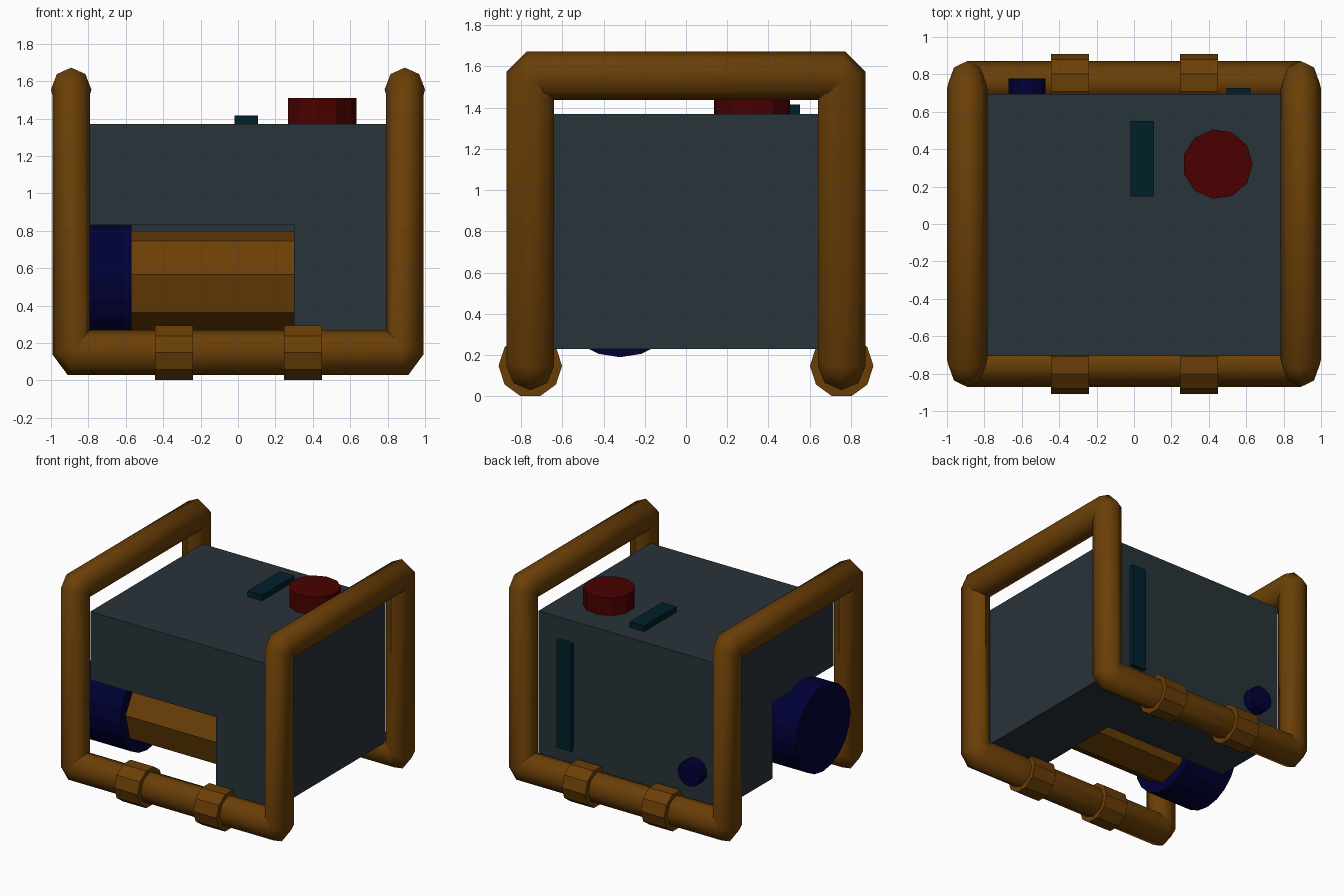
import bpy
import bmesh
import math
from mathutils import Matrix, Vector

old = bpy.data.objects.get("Cube")
if old:
    bpy.data.objects.remove(old, do_unlink=True)


def material(name, rgb):
    mat = bpy.data.materials.new(name)
    mat.use_nodes = True
    color = (*rgb, 1)
    mat.diffuse_color = color
    mat.node_tree.nodes["Principled BSDF"].inputs["Base Color"].default_value = color
    return mat


slate = material("slate grey", (0.022, 0.033, 0.042))
amber = material("amber brown", (0.144, 0.049, 0.002))
navy = material("navy blue", (0.0, 0.0, 0.037))
red = material("dark red", (0.068, 0.0, 0.0))
teal = material("deep teal", (0.0, 0.014, 0.023))


def finish(name, bm, mat):
    bmesh.ops.recalc_face_normals(bm, faces=bm.faces[:])
    mesh = bpy.data.meshes.new(name)
    bm.to_mesh(mesh)
    bm.free()
    mesh.materials.append(mat)
    obj = bpy.data.objects.new(name, mesh)
    bpy.context.collection.objects.link(obj)
    return obj


def box(name, low, high, mat):
    low, high = Vector(low), Vector(high)
    bm = bmesh.new()
    bmesh.ops.create_cube(bm, size=1)
    bmesh.ops.scale(bm, vec=high - low, verts=bm.verts[:])
    bmesh.ops.translate(bm, vec=(low + high) / 2, verts=bm.verts[:])
    return finish(name, bm, mat)


def cylinder(name, start, end, radius, sides, mat, turn=0):
    """Prism from start to end, spun by turn degrees about its axis."""
    start, end = Vector(start), Vector(end)
    axis = end - start
    bm = bmesh.new()
    bmesh.ops.create_cone(bm, cap_ends=True, segments=sides, radius1=radius,
                          radius2=radius, depth=axis.length)
    tilt = Vector((0, 0, 1)).rotation_difference(axis).to_matrix().to_4x4()
    spin = Matrix.Rotation(math.radians(turn), 4, 'Z')
    bm.transform(Matrix.Translation((start + end) / 2) @ tilt @ spin)
    return finish(name, bm, mat)


# Body with the lower front corner cut out for the tank
body = box("body", (-0.797, -0.705, 0.23), (0.803, 0.695, 1.37), slate)
cutter = box("tank_recess_cutter", (-1, -1, 0), (0.3, 0.06, 0.83), slate)
cutter.hide_render = True
cut = body.modifiers.new("tank_recess", 'BOOLEAN')
cut.operation = 'DIFFERENCE'
cut.solver = 'EXACT'
cut.object = cutter
bpy.context.view_layer.objects.active = body
bpy.ops.object.modifier_apply(modifier=cut.name)
bpy.data.objects.remove(cutter, do_unlink=True)

# Tank and its wide end cap
TANK_Y, TANK_Z = -0.32, 0.53
cylinder("tank", (-0.6, TANK_Y, TANK_Z), (0.31, TANK_Y, TANK_Z), 0.272, 8, amber, -7.4)
cylinder("tank_cap", (-0.975, TANK_Y, TANK_Z), (-0.57, TANK_Y, TANK_Z), 0.34, 20, navy)

# Tubular guard frame: one closed loop of eight-sided tube with cut corners
REACH = Vector((0.892, 0.755, 0.7025))
MID_Z = 0.8525
HALF = [Vector((0, 0.116, 0.12)),     # bars along x
        Vector((0.108, 0, 0.117)),    # rails along y
        Vector((0.1, 0.116, 0))]      # posts along z
CORNER_CUT = 0.03
SLANT = math.tan(math.pi / 8)
frame = bmesh.new()


def ring(sign, axis, toward):
    """Mitred tube end, on the bar along axis, where it turns to another axis."""
    one, two = [i for i in range(3) if i != axis]
    points = []
    for k in range(8):
        unit = Vector((0, 0, 0))
        unit[one] = math.cos(k * math.pi / 4)
        unit[two] = math.sin(k * math.pi / 4)
        co = sign * REACH + unit * HALF[axis]
        outward = unit[toward] * sign[toward] * HALF[axis][toward]
        co[axis] += sign[axis] * (outward * SLANT - CORNER_CUT)
        co.z += MID_Z
        points.append((unit, frame.verts.new(co)))
    return points


def skin(first, second):
    for k in range(8):
        j = (k + 1) % 8
        frame.faces.new((first[k], first[j], second[j], second[k]))


def turn_corner(sign, a, b):
    """Join the ends of the bars along a and b; return both rings."""
    c = 3 - a - b
    ring_a, ring_b = ring(sign, a, b), ring(sign, b, a)
    partner = {(round(9 * u[a] * sign[a]), round(9 * u[c])): v for u, v in ring_b}
    matched = [partner[(round(9 * u[b] * sign[b]), round(9 * u[c]))] for u, v in ring_a]
    verts_a = [v for u, v in ring_a]
    skin(verts_a, matched)
    return verts_a, [v for u, v in ring_b]


bars, rails = {}, {}
for sx in (-1, 1):
    for sy in (-1, 1):
        low_post, bars[sx, sy] = turn_corner(Vector((sx, sy, -1)), 2, 0)
        high_post, rails[sx, sy] = turn_corner(Vector((sx, sy, 1)), 2, 1)
        skin(low_post, high_post)
for s in (-1, 1):
    skin(bars[-1, s], bars[1, s])
    skin(rails[s, -1], rails[s, 1])

guard = finish("guard_frame", frame, amber)
bpy.ops.object.select_all(action='DESELECT')
guard.select_set(True)
bpy.context.view_layer.objects.active = guard
bpy.ops.object.shade_smooth_by_angle(angle=math.radians(50))

# Collars around the bottom bars
for sy, end in ((-1, "front"), (1, "back")):
    y = sy * REACH.y
    for cx, side in ((-0.343, "right"), (0.347, "left")):
        cylinder(f"{end}_{side}_collar", (cx - 0.102, y, 0.148),
                 (cx + 0.102, y, 0.148), 0.154, 10, amber)

# Controls on the top and back
cylinder("top_button", (0.447, 0.32, 1.36), (0.447, 0.32, 1.51), 0.187, 11, red, -90)
box("top_slot", (-0.02, 0.147, 1.36), (0.107, 0.552, 1.415), teal)
box("back_slot", (0.495, 0.685, 0.35), (0.622, 0.727, 1.2), teal)
cylinder("back_knob", (-0.571, 0.685, 0.48), (-0.571, 0.778, 0.48), 0.1, 11, navy)
